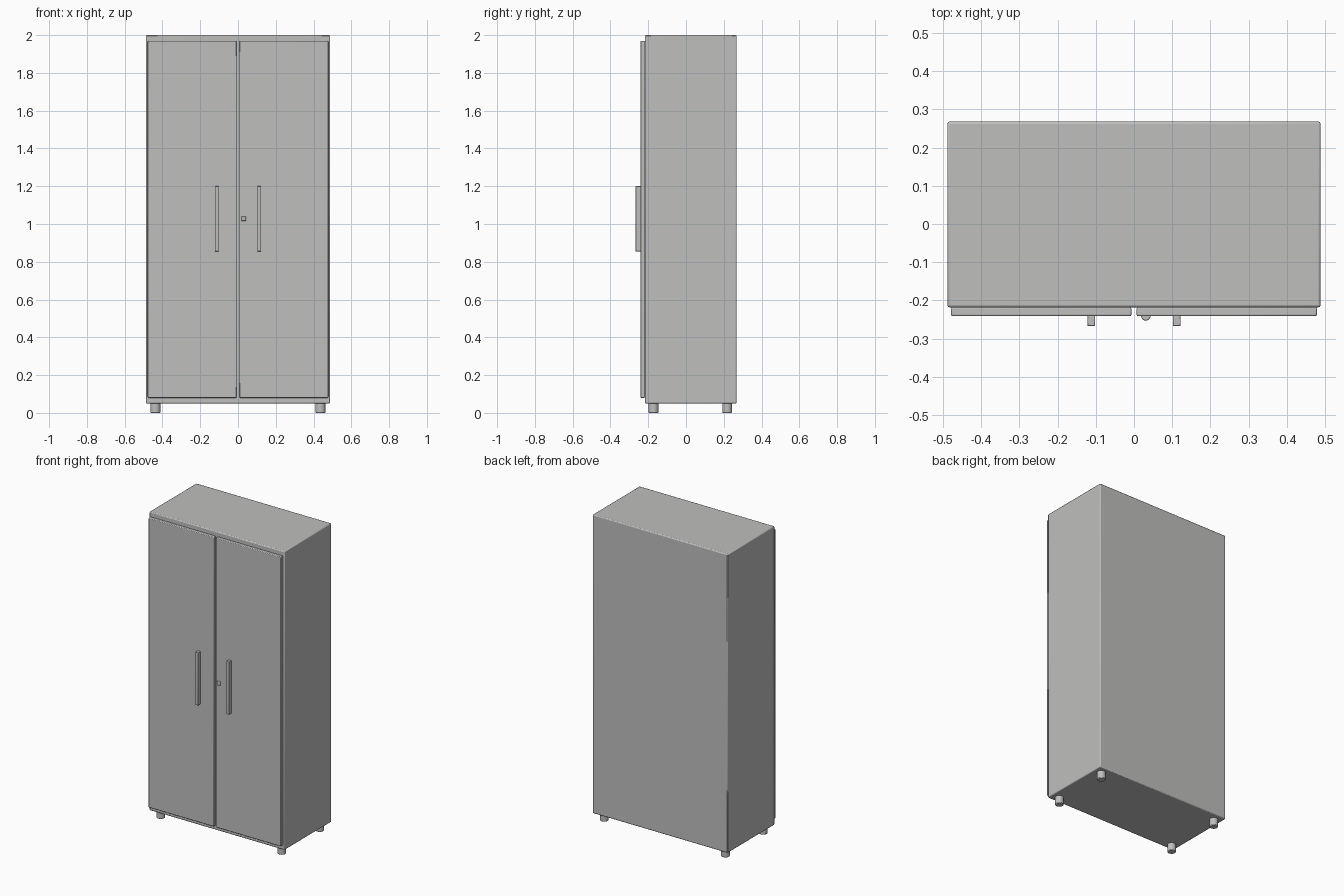
import bpy

if "Cube" in bpy.data.objects:
    bpy.data.objects.remove(bpy.data.objects["Cube"])

grey = bpy.data.materials.new("light grey metal")
grey.diffuse_color = (0.52, 0.525, 0.515, 1)
grey.use_nodes = True
grey.node_tree.nodes["Principled BSDF"].inputs["Base Color"].default_value = grey.diffuse_color


def finish(obj, name, bevel):
    """Name, colour, soften edges and shade smooth."""
    obj.name = name
    obj.data.materials.append(grey)
    bpy.ops.object.transform_apply(location=False, rotation=True, scale=True)
    mod = obj.modifiers.new("soft edges", 'BEVEL')
    mod.width = bevel
    mod.segments = 2
    mod.limit_method = 'ANGLE'
    bpy.ops.object.shade_smooth_by_angle()
    return obj


def box(name, lo, hi, bevel):
    bpy.ops.mesh.primitive_cube_add(
        size=1, location=[(a + b) / 2 for a, b in zip(lo, hi)])
    obj = bpy.context.object
    obj.scale = [b - a for a, b in zip(lo, hi)]
    return finish(obj, name, bevel)


def cylinder(name, radius, depth, location, bevel):
    bpy.ops.mesh.primitive_cylinder_add(
        vertices=32, radius=radius, depth=depth, location=location)
    return finish(bpy.context.object, name, bevel)


# Cabinet body
box("cabinet_body", (-0.488, -0.218, 0.05), (0.488, 0.268, 2.0), 0.006)

# Paired doors and pull handles
for side, s in (("left", -1), ("right", 1)):
    xs = sorted((s * 0.007, s * 0.478))
    box(side + "_door", (xs[0], -0.241, 0.08), (xs[1], -0.2175, 1.97), 0.004)
    xs = sorted((s * 0.102, s * 0.122))
    box(side + "_handle", (xs[0], -0.267, 0.855), (xs[1], -0.24, 1.2), 0.002)

# Lock knob, an upright drum half sunk in the right door
cylinder("lock", 0.0125, 0.025, (0.031, -0.24, 1.028), 0.003)

# Feet
for xname, x in (("left", -0.437), ("right", 0.437)):
    for yname, y in (("front", -0.172), ("back", 0.218)):
        cylinder(f"{yname}_{xname}_foot", 0.026, 0.052, (x, y, 0.026), 0.004)
